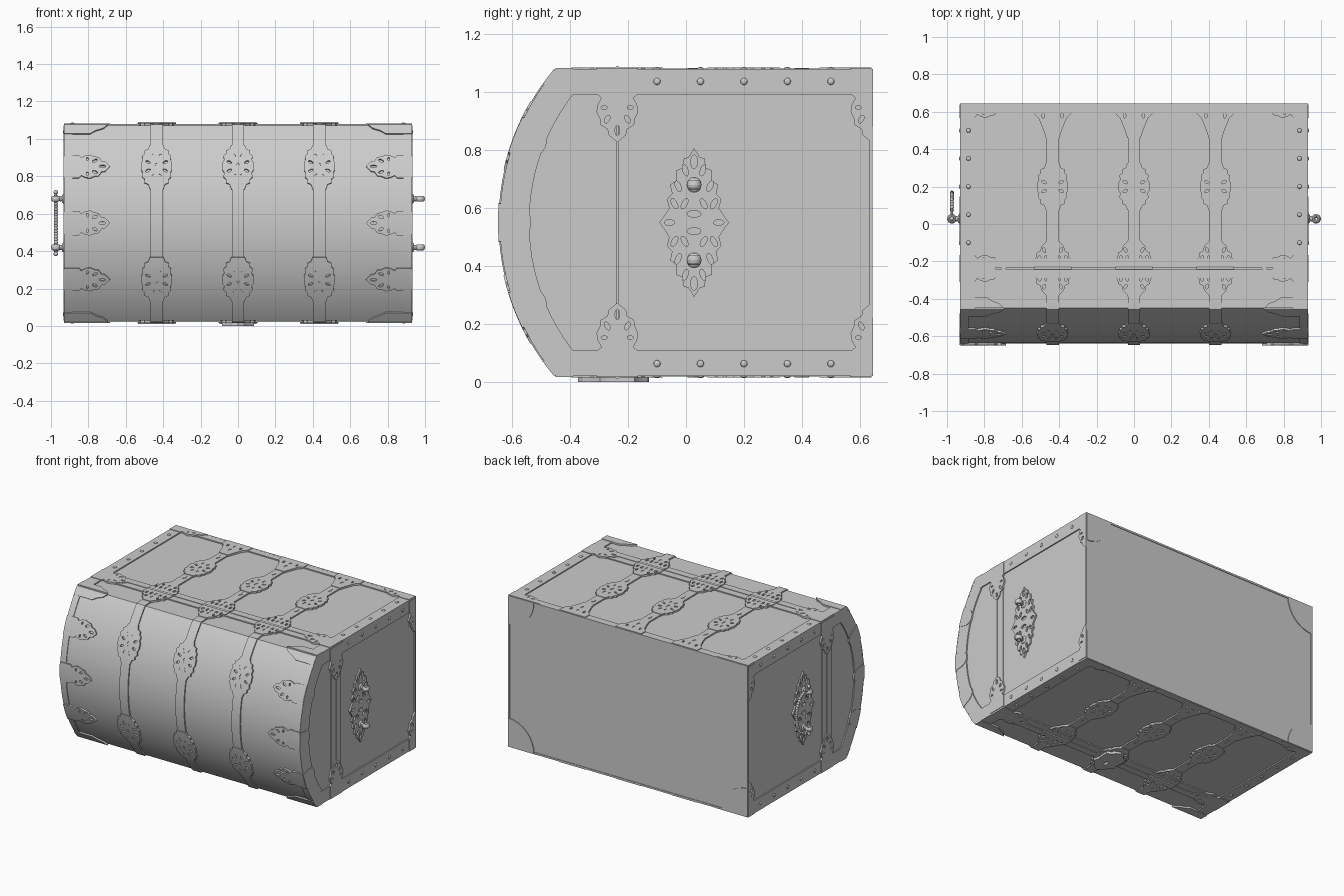
import bpy, bmesh
from math import sin, cos, pi, asin, atan2, ceil
from mathutils import Vector, Matrix
from mathutils.geometry import delaunay_2d_cdt

if "Cube" in bpy.data.objects:
    bpy.data.objects.remove(bpy.data.objects["Cube"])

# chest cross-section: s runs from the rear top edge forward over the lid
ZC, HALF, REAR, KINK, SAG = 0.55, 0.522, 0.64, 1.09, 0.188
R = (HALF**2 + SAG**2) / (2 * SAG)
CY = REAR - KINK - SAG + R
ANG = asin(HALF / R)
MID = KINK + ANG * R
SEAM = 0.877


def prof(s, h=0.0):
    if s <= KINK:
        return REAR - s, ZC + HALF + h
    a = (MID - s) / R
    return CY - (R + h) * cos(a), ZC + (R + h) * sin(a)


def shell(x0, s0):            # u across x, v along the wrap
    return lambda u, v, h: (x0 + u, *prof(s0 + v, h))


def inward(s0):               # v runs from the end edge towards the middle
    return lambda u, v, h: (0.93 - v, *prof(s0 + u, h))


def end(s0):                  # lies on the end wall, v runs inward from the rim
    return lambda u, v, h: (0.922 + h, *prof(s0 + u, -v))


def rear(u, v, h):
    return (0.93 - u, 0.636 + h, 1.08 - v)


def mir(m, x=True, z=True):
    def one(sx, sz):
        def f(u, v, h):
            a, b, c = m(u, v, h)
            return (a * sx, b, ZC + (c - ZC) * sz)
        return f
    return [one(i, k) for i in ((1, -1) if x else (1,)) for k in ((1, -1) if z else (1,))]


def make(name, bm):
    bmesh.ops.recalc_face_normals(bm, faces=bm.faces)
    me = bpy.data.meshes.new(name)
    bm.to_mesh(me)
    bm.free()
    ob = bpy.data.objects.new(name, me)
    bpy.context.collection.objects.link(ob)
    return ob


def inside(p, edges, pts):
    c = False
    for i, j in edges:
        a, b = pts[i], pts[j]
        if (a.y > p.y) != (b.y > p.y) and p.x < (b.x - a.x) * (p.y - a.y) / (b.y - a.y) + a.x:
            c = not c
    return c


def slab(name, loops, maps, h, grid=0.04):
    """Thin plate with pierced holes, wrapped onto each surface map."""
    pts, edges = [], []
    for loop in loops:
        base, ring = len(pts), []
        for a, b in zip(loop, loop[1:] + loop[:1]):
            a, b = Vector(a), Vector(b)
            n = max(1, ceil((b - a).length / 0.05))
            ring += [a.lerp(b, i / n) for i in range(n)]
        pts += ring
        edges += [(base + i, base + (i + 1) % len(ring)) for i in range(len(ring))]
    us, vs = [p.x for p in pts], [p.y for p in pts]
    extra = []
    for i in range(ceil(min(us) / grid), int(max(us) / grid) + 1):
        for j in range(ceil(min(vs) / grid), int(max(vs) / grid) + 1):
            p = Vector((i * grid, j * grid))
            if inside(p, edges, pts):
                extra.append(p)
    vv, _, ff, *_ = delaunay_2d_cdt(pts + extra, edges, [], 0, 1e-6)
    ff = [f for f in ff if inside(sum((vv[i] for i in f), Vector((0, 0))) / 3, edges, pts)]
    dirs = {(f[k], f[(k + 1) % 3]) for f in ff for k in range(3)}
    rim = [e for e in dirs if (e[1], e[0]) not in dirs]
    bm = bmesh.new()
    for m in maps:
        top = [bm.verts.new(m(p.x, p.y, h)) for p in vv]
        low = [bm.verts.new(m(p.x, p.y, -0.002)) for p in vv]
        for f in ff:
            bm.faces.new([top[i] for i in f])
            bm.faces.new([low[i] for i in reversed(f)])
        for a, b in rim:
            bm.faces.new((top[b], top[a], low[a], low[b]))
    bmesh.ops.delete(bm, geom=[v for v in bm.verts if not v.link_faces], context='VERTS')
    return make(name, bm)


def rect(a, b, c, d):
    return [(a, c), (b, c), (b, d), (a, d)]


def both(half):               # mirror a half outline (w, t) across u = 0
    return half + [(-w, t) for w, t in reversed(half) if w > 0]


def drop(cx, cy, ang, l, w):  # pointed oval hole
    q = [(l * cos(k * pi / 5), w * sin(k * pi / 5)) for k in range(10)]
    return [(cx + a * cos(ang) - b * sin(ang), cy + a * sin(ang) + b * cos(ang)) for a, b in q]


def ring_holes(n, rx, ry, l, w, off=0.0):
    out = []
    for k in range(n):
        a = 2 * pi * k / n + off
        out.append(drop(rx * cos(a), ry * sin(a), atan2(ry * sin(a), rx * cos(a)), l, w))
    return out


def prism(name, pts, hx):
    bm = bmesh.new()
    f = bm.faces.new([bm.verts.new((-hx, y, z)) for y, z in pts])
    g = bmesh.ops.extrude_face_region(bm, geom=[f])
    bmesh.ops.translate(bm, vec=(2 * hx, 0, 0), verts=[v for v in g['geom'] if isinstance(v, bmesh.types.BMVert)])
    return make(name, bm)


def balls(name, spots, seg=12):   # spots: (position, radii)
    bm = bmesh.new()
    for p, r in spots:
        bmesh.ops.create_uvsphere(bm, u_segments=seg, v_segments=8, radius=1,
                                  matrix=Matrix.Translation(p) @ Matrix.Diagonal((*r, 1)))
    return make(name, bm)


# wooden body and domed lid
lo, hi = ZC - HALF, ZC + HALF
prism("chest_base", [(REAR, lo), (REAR, hi), (REAR - SEAM + 0.003, hi), (REAR - SEAM + 0.003, lo)], 0.922)
arc = [prof(MID + R * ANG * (k / 20 - 1) * 0.99999) for k in range(41)]
prism("chest_lid", [(REAR - SEAM - 0.003, hi)] + arc + [(REAR - SEAM - 0.003, lo)], 0.922)
prism("inner_lip", [(-0.2, lo + .012), (-0.2, hi - .012), (-0.3, hi - .012), (-0.3, lo + .012)], 0.91)

# edge irons on top, bottom, dome and end walls
A, K2 = SEAM - 0.003, KINK + 1e-5
sh, en = shell(0, 0), end(0)
slab("edge_iron_base", [rect(0.85, 0.93, 0, A)], mir(sh), 0.008)
slab("edge_iron_lid", [rect(0.85, 0.93, A + .006, KINK)], mir(sh), 0.008)
slab("edge_iron_dome", [rect(0.885, 0.93, K2, MID)], mir(sh), 0.005)
for nm, a, b in (("rear_rim", 0, .05), ("seam_strip_base", A - .05, A), ("seam_strip_lid", A + .006, A + .056)):
    slab(nm, [rect(-0.85, 0.85, a, b)], mir(sh, x=False), 0.0075)
slab("end_iron_base", [rect(0, A, -.008, 0.08)], mir(en), 0.008)
slab("end_iron_lid", [rect(A + .006, KINK, -.008, 0.08)], mir(en), 0.008)
slab("end_iron_dome", [rect(K2, MID, -.005, 0.097)], mir(en), 0.0075)
slab("end_seam_strip", [rect(A - .05, A, .08, HALF)], mir(en), 0.005)
slab("end_lid_strip", [rect(A + .006, A + .056, .08, HALF)], mir(en), 0.005)

# three straps wrapping the chest
XS = (-0.435, 0, 0.435)
def on_straps(s0, z=True):
    return [m for x in XS for m in mir(shell(x, s0), x=False, z=z)]
for nm, a, b in (("strap_base", 0, A), ("strap_lid", A + .006, KINK), ("strap_dome", K2, MID)):
    slab(nm, [rect(-.033, .033, a, b)], on_straps(0), 0.009)

# pierced rosettes on the straps
q = [(.036, .125), (.045, .1), (.064, .092), (.064, .072), (.078, .06), (.074, .035), (.083, .02)]
half = q + [(w, -t) for w, t in reversed(q)]
rosette = [both(half)] + ring_holes(8, .05, .062, .014, .007, pi / 8) + [drop(0, .0, pi / 2, .018, .008)]
slab("rosette_top", rosette, on_straps(0.44), 0.0125)
slab("rosette_dome", rosette, on_straps(MID - 0.307), 0.012)
dia = [[(0, .025), (.012, 0), (0, -.025), (-.012, 0)]]
slab("strap_diamond", dia, on_straps(0.24) + on_straps(0.61), 0.012)

# flared hinge plates beside the seam and at the rear edge
flare = [(.1, 0), (.103, .04), (.088, .055), (.085, .08), (.066, .09), (.06, .115), (.036, .14), (.03, .155)]
fh = [drop(x, .05, pi / 2, .016, .008) for x in (-.07, -.035, 0, .035, .07)]
fh += [drop(x, .095, pi / 2 - x * 8, .014, .007) for x in (-.045, 0, .045)]
def flip(s0):
    return [m for x in XS for m in mir(lambda u, v, h, x=x: (x + u, *prof(s0 - v, h)), x=False)]
slab("hinge_plate_base", [both(flare)] + fh, flip(A), 0.0125)
slab("hinge_plate_lid", [both(flare)] + fh, on_straps(A + .006), 0.0125)
tail = [(.1, 0), (.1, .05), (.075, .075), (.06, .11), (.045, .15), (.036, .18)]
slab("tail_plate", [both(tail)] + [drop(x, .06, pi / 2, .014, .007) for x in (-.05, 0, .05)]
     + [drop(0, .11, pi / 2, .016, .008)], on_straps(0), 0.0125)

# end leaves on shell and end walls
lf = [(.07, 0), (.07, .08), (.055, .092), (.068, .115), (.072, .14), (.06, .165), (.058, .185),
      (.034, .2), (.03, .22), (0, .245)]
holes = [drop(0, .205, pi / 2, .018, .008)] + [drop(s * .035, .165, pi / 2 - s * .5, .015, .008) for s in (-1, 1)] \
    + [drop(s * .045, .125, 0, .011, .006) for s in (-1, 1)]
slim = [[(w * .92, t) for w, t in loop] for loop in [both(lf)] + holes]
slab("dome_leaf", slim, mir(inward(MID - .307)) + mir(inward(MID), z=False), 0.011)
slab("kink_leaf_top", [[(-.06, 0), (0, 0), (0, .235), (-.025, .21), (-.04, .17), (-.06, .14)]], mir(inward(KINK)), 0.0115)
slab("kink_leaf_dome", [[(1e-5, 0), (.06, 0), (.06, .14), (.04, .17), (.025, .21), (1e-5, .235)]], mir(inward(KINK)), 0.009)
slab("seam_leaf", [both(lf)] + holes, mir(inward(SEAM)) + mir(end(SEAM)), 0.0115)
slab("rear_leaf", [[(0, 0)] + lf, holes[2], holes[4]], mir(inward(0)) + mir(end(0)), 0.0115)
tab = both([(.058, -.008), (.056, .06), (.045, .085), (.025, .1), (0, .104)])
slab("dome_tab", [tab], mir(end(MID - .307)) + mir(end(MID), z=False), 0.0105)

# rear wall corners and lips
quarter = [(0, 0)] + [(.2 * cos(k * pi / 16), .2 * sin(k * pi / 16)) for k in range(9)]
slab("rear_corner", [quarter], mir(rear), 0.009)
slab("rear_lip", [rect(0, .93, 0, .012)], mir(rear), 0.008)
slab("rear_side_lip", [rect(0, .012, 0, .53)], mir(rear), 0.008)

# rivets
riv = []
for y in (-.1, .05, .2, .35, .5):
    for sx in (-1, 1):
        for sz in (-1, 1):
            riv.append(((sx * .93, y, ZC + sz * .487), (.007, .012, .012)))
            riv.append(((sx * .885, y, ZC + sz * .53), (.012, .012, .007)))
balls("rivets", riv)

# hinge barrels and lock plate
bm = bmesh.new()
for x in XS:
    for z in (0.018, 1.082):
        bmesh.ops.create_cone(bm, cap_ends=True, segments=12, radius1=.008, radius2=.008, depth=.2,
                              matrix=Matrix.Translation((x, REAR - SEAM, z)) @ Matrix.Rotation(pi / 2, 4, 'Y'))
make("hinge_barrels", bm)
lock = both([(0, -.11), (.03, -.1), (.05, -.075), (.08, -.06), (.075, .03), (.085, .06), (.05, .09), (.03, .12), (0, .135)])
slab("lock_plate", [lock, drop(0, .04, pi / 2, .022, .01)], mir(shell(0, SEAM), x=False)[1:], 0.028)

# pierced handle plates on the end walls
q = [(0, .257), (.02, .225), (.035, .222), (.042, .188), (.062, .18), (.062, .145), (.083, .13),
     (.076, .1), (.094, .08), (.086, .05), (.1, .028), (.12, 0)]
plate = q + [(w, -t) for w, t in reversed(q[:-1])]
plate = both(plate[:-1] + [(0, -.257)])
ph = [drop(s * x, k * z, pi / 2 - s * k * a, .02, .009) for s in (-1, 1) for k in (-1, 1)
      for x, z, a in ((.03, .18, .3), (.055, .125, .4), (.068, .065, .5), (.033, .065, -.5))]
ph += [drop(s * .085, 0, 0, .018, .01) for s in (-1, 1)]
ph += [drop(0, z, 0 if abs(z) < .1 else pi / 2, .024, .012) for z in (-.03, .03, .21, -.21)]
slab("handle_plate", [plate] + ph, mir(lambda u, v, h: (.922 + h, .028 + u, ZC + v), z=False), 0.011)

# handle posts and eyelets
spots = []
for sx in (-1, 1):
    for z in (.42, .68):
        spots += [((sx * .932, .028, z), (.012, .026, .026)), ((sx * .948, .028, z), (.02, .014, .014))]
        bpy.ops.mesh.primitive_torus_add(location=(sx * .974, .028, z), major_radius=.015, minor_radius=.0105,
                                         major_segments=20, minor_segments=10)
        bpy.context.object.name = "handle_eyelet"
        bpy.context.object.scale.z = 1.6
balls("handle_posts", spots, 16)

# swinging beaded handle, on the left end only
path = [(.028, .38), (.028, .42), (.075, .4), (.13, .43), (.16, .49), (.168, .55)]
path += [(y, 1.1 - z) for y, z in reversed(path[:-1])]
cu = bpy.data.curves.new("bail_handle", 'CURVE')
cu.dimensions, cu.bevel_depth, cu.bevel_resolution = '3D', .007, 3
sp = cu.splines.new('POLY')
sp.points.add(len(path) - 1)
for p, (y, z) in zip(sp.points, path):
    p.co = (-.974, y, z, 1)
ob = bpy.data.objects.new("bail_handle", cu)
bpy.context.collection.objects.link(ob)
bpy.context.view_layer.update()
bpy.ops.object.select_all(action='DESELECT')
ob.select_set(True)
bpy.context.view_layer.objects.active = ob
bpy.ops.object.convert(target='MESH')
beads = [((-.974, .028, z), (.012, .012, .012)) for z in (.385, .715)]
for a, b in zip(path[2:-2], path[3:-2]):
    for k in range(4):
        t = k / 4
        beads.append(((-.974, a[0] + (b[0] - a[0]) * t, a[1] + (b[1] - a[1]) * t), (.011, .011, .011)))
balls("bail_beads", beads)

bpy.ops.object.select_all(action='SELECT')
bpy.ops.object.shade_smooth_by_angle(angle=0.5)
